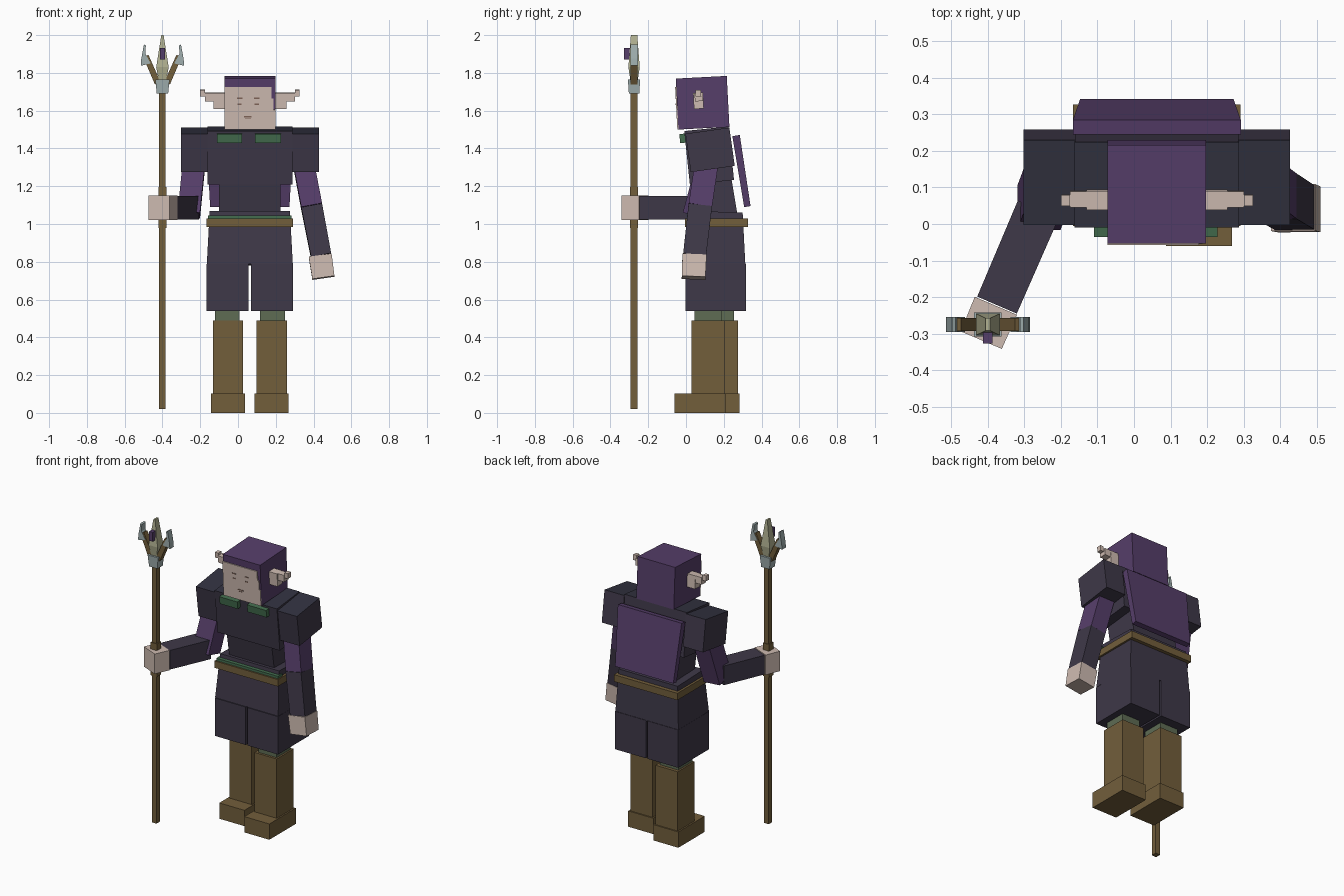
import bpy, bmesh, math
from mathutils import Vector, Matrix

if "Cube" in bpy.data.objects:
    bpy.data.objects.remove(bpy.data.objects["Cube"])

CX = 0.0625  # centre line of the figure


def srgb(r, g, b):
    def lin(c):
        c /= 255
        return c / 12.92 if c <= 0.04045 else ((c + 0.055) / 1.055) ** 2.4
    return (lin(r), lin(g), lin(b), 1)


def material(name, rgb):
    m = bpy.data.materials.new(name)
    m.diffuse_color = srgb(*rgb)
    m.use_nodes = True
    m.node_tree.nodes["Principled BSDF"].inputs["Base Color"].default_value = m.diffuse_color
    return m


NAVY = material("dark_cloth", (62, 56, 72))
SLATE = material("slate_trim", (50, 50, 64))
PURPLE = material("purple_cloth", (86, 62, 106))
SKIN = material("pale_skin", (206, 187, 177))
BROWN = material("brown_leather", (114, 94, 59))
GREEN = material("green_trim", (67, 109, 78))
MOSS = material("moss_leggings", (94, 108, 84))
STEEL = material("pale_steel", (160, 175, 175))
BONE = material("olive_bone", (178, 178, 146))
UMBER = material("face_lines", (128, 100, 88))


def finish(name, bm, mats):
    bmesh.ops.recalc_face_normals(bm, faces=bm.faces)
    me = bpy.data.meshes.new(name)
    bm.to_mesh(me)
    bm.free()
    for m in mats:
        me.materials.append(m)
    ob = bpy.data.objects.new(name, me)
    bpy.context.collection.objects.link(ob)
    return ob


def beam(name, a, b, size_a, size_b, mat):
    """Four-sided tapered block running from a to b."""
    a, b = Vector(a), Vector(b)
    t = (b - a).normalized()
    u = Vector((1, 0, 0))
    u = (u - t * u.dot(t)).normalized()
    v = t.cross(u)
    bm = bmesh.new()
    rings = []
    for p, (w, d) in ((a, size_a), (b, size_b)):
        rings.append([bm.verts.new(p + u * w / 2 * i + v * d / 2 * j)
                      for i, j in ((-1, -1), (1, -1), (1, 1), (-1, 1))])
    bm.faces.new(rings[0])
    bm.faces.new(rings[1])
    for i in range(4):
        k = (i + 1) % 4
        bm.faces.new((rings[0][i], rings[0][k], rings[1][k], rings[1][i]))
    return finish(name, bm, [mat])


def box(name, x, y, z, mat, tilt=0, top=None):
    """Block from ranges, leaning forward by tilt degrees, optional top colour."""
    size = [r[1] - r[0] for r in (x, y, z)]
    mid = [(r[0] + r[1]) / 2 for r in (x, y, z)]
    bm = bmesh.new()
    bmesh.ops.create_cube(bm, size=1)
    bmesh.ops.scale(bm, vec=size, verts=bm.verts)
    if top:
        max(bm.faces, key=lambda f: f.calc_center_median().z).material_index = 1
    ob = finish(name, bm, [mat, top] if top else [mat])
    ob.location = mid
    ob.rotation_euler.x = math.radians(tilt)
    return ob


def prism(name, pts, y0, y1, mat):
    """Outline in x, z extruded along y."""
    bm = bmesh.new()
    f = bm.faces.new([bm.verts.new((x, y0, z)) for x, z in pts])
    new = bmesh.ops.extrude_face_region(bm, geom=[f])["geom"]
    bmesh.ops.translate(bm, vec=(0, y1 - y0, 0),
                        verts=[g for g in new if isinstance(g, bmesh.types.BMVert)])
    return finish(name, bm, [mat])


# head with hair, and a face plate that follows its lean
head = box("head", (CX - .135, CX + .135), (-.047, .223), (1.507, 1.777), PURPLE, 3)


def on_head(ob):
    ob.matrix_world = Matrix.Translation(head.location) @ Matrix.Rotation(math.radians(3), 4, 'X')


face = [(-.135, -.135), (.135, -.135), (.135, -.03), (.125, -.03), (.125, .03),
        (.115, .03), (.115, .09), (-.135, .09)]
on_head(prism("face", face, -.141, -.134, SKIN))
for name, xs, zs in (("brow", (-.068, -.04), (.028, .034)),
                     ("eye", (-.065, -.043), (-.004, .003)),
                     ("brow", (.023, .051), (.028, .034)),
                     ("eye", (.026, .048), (-.004, .003)),
                     ("mouth", (-.03, .01), (-.07, -.064)),
                     ("lip", (-.025, .005), (-.08, -.076))):
    pts = [(xs[0], zs[0]), (xs[1], zs[0]), (xs[1], zs[1]), (xs[0], zs[1])]
    on_head(prism(name, pts, -.143, -.14, UMBER))

# stepped pointed ears
for s in (-1, 1):
    for name, x0, x1, y, z in (("ear_base", .13, .193, (.04, .092), (1.61, 1.695)),
                               ("ear_middle", .193, .238, (.046, .09), (1.65, 1.695)),
                               ("ear_tip", .238, .263, (.05, .08), (1.675, 1.71))):
        box(name, sorted((CX + s * x0, CX + s * x1)), y, z, SKIN, 3)

# torso, shoulder pads and collar
box("chest", (CX - .225, CX + .225), (.005, .24), (1.22, 1.505), NAVY, 6, SLATE)
beam("waist", (CX, .13, 1.25), (CX, .165, 1.04), (.325, .215), (.325, .215), NAVY)
for s in (-1, 1):
    box("shoulder_pad", sorted((CX + s * .222, CX + s * .365)), (.01, .245),
        (1.29, 1.495), NAVY, 8, SLATE)
for x in ((-.11, .02), (.09, .228)):
    box("collar_plate", x, (-.033, .01), (1.43, 1.478), GREEN, 6)

# cape hanging from the shoulders
beam("cape", (CX, .265, 1.468), (CX, .325, 1.092), (.46, .04), (.42, .034), PURPLE)

# skirt, belt and sash
beam("skirt", (CX, .157, .785), (CX, .165, 1.065), (.455, .315), (.425, .27), NAVY)
box("belt", (CX - .229, CX + .229), (-.005, .327), (.985, 1.03), BROWN)
box("sash", (CX - .222, CX + .222), (.004, .05), (1.025, 1.046), GREEN)

# legs, one step ahead of the other
for s, dy in ((-1, .072), (1, 0)):
    def xs(a, b):
        return sorted((CX + s * a, CX + s * b))
    box("skirt_leg", xs(.006, .228), (-.002, .317), (.54, .787), NAVY)
    box("legging", xs(.055, .185), (.045 + dy * .9, .19 + dy * .9), (.46, .56), MOSS)
    box("boot_shaft", xs(.035, .196), (.03 + dy, .204 + dy), (.09, .49), BROWN)
    box("boot_foot", xs(.025, .206), (-.06 + dy, .212 + dy), (0, .103), BROWN)

# lowered arm
beam("upper_arm", (.345, .11, 1.33), (.39, .075, 1.092), (.11, .125), (.112, .125), PURPLE)
beam("forearm", (.39, .075, 1.092), (.44, .045, .83), (.112, .125), (.108, .122), NAVY)
beam("hand", (.435, .045, .833), (.452, .04, .715), (.122, .128), (.118, .125), SKIN)

# arm holding the staff
beam("upper_arm", (-.232, .12, 1.33), (-.26, .045, 1.05), (.118, .125), (.118, .125), PURPLE)
beam("forearm", (-.262, .04, 1.086), (-.375, -.222, 1.086), (.122, .125), (.118, .125), NAVY)
beam("hand", (-.378, -.224, 1.086), (-.418, -.318, 1.086), (.126, .13), (.122, .13), SKIN)

# staff shaft with grip
SX, SY = -.4, -.275
box("staff_shaft", (SX - .017, SX + .017), (SY - .018, SY + .018), (.02, 1.7), BROWN)
box("staff_grip", (SX - .022, SX + .022), (SY - .022, SY + .022), (.98, 1.195), BROWN)

# trident head
beam("staff_collar", (SX, SY, 1.69), (SX, SY, 1.765), (.06, .055), (.075, .065), STEEL)
beam("spike_base", (SX, SY, 1.765), (SX, SY, 1.83), (.04, .04), (.066, .06), BONE)
beam("spike", (SX, SY, 1.83), (SX, SY, 2.0), (.066, .06), (.012, .034), BONE)
box("gem", (SX - .013, SX + .013), (-.327, -.295), (1.872, 1.932), PURPLE)
for s in (-1, 1):
    beam("prong", (SX + s * .025, SY, 1.745), (SX + s * .088, SY, 1.89),
         (.032, .036), (.03, .036), BROWN)
    tip = [(.062, 1.85), (.115, 1.838), (.112, 1.875), (.098, 1.95), (.088, 1.945), (.09, 1.9)]
    prism("prong_tip", [(SX + s * x, z) for x, z in tip], SY - .02, SY + .02, STEEL)
